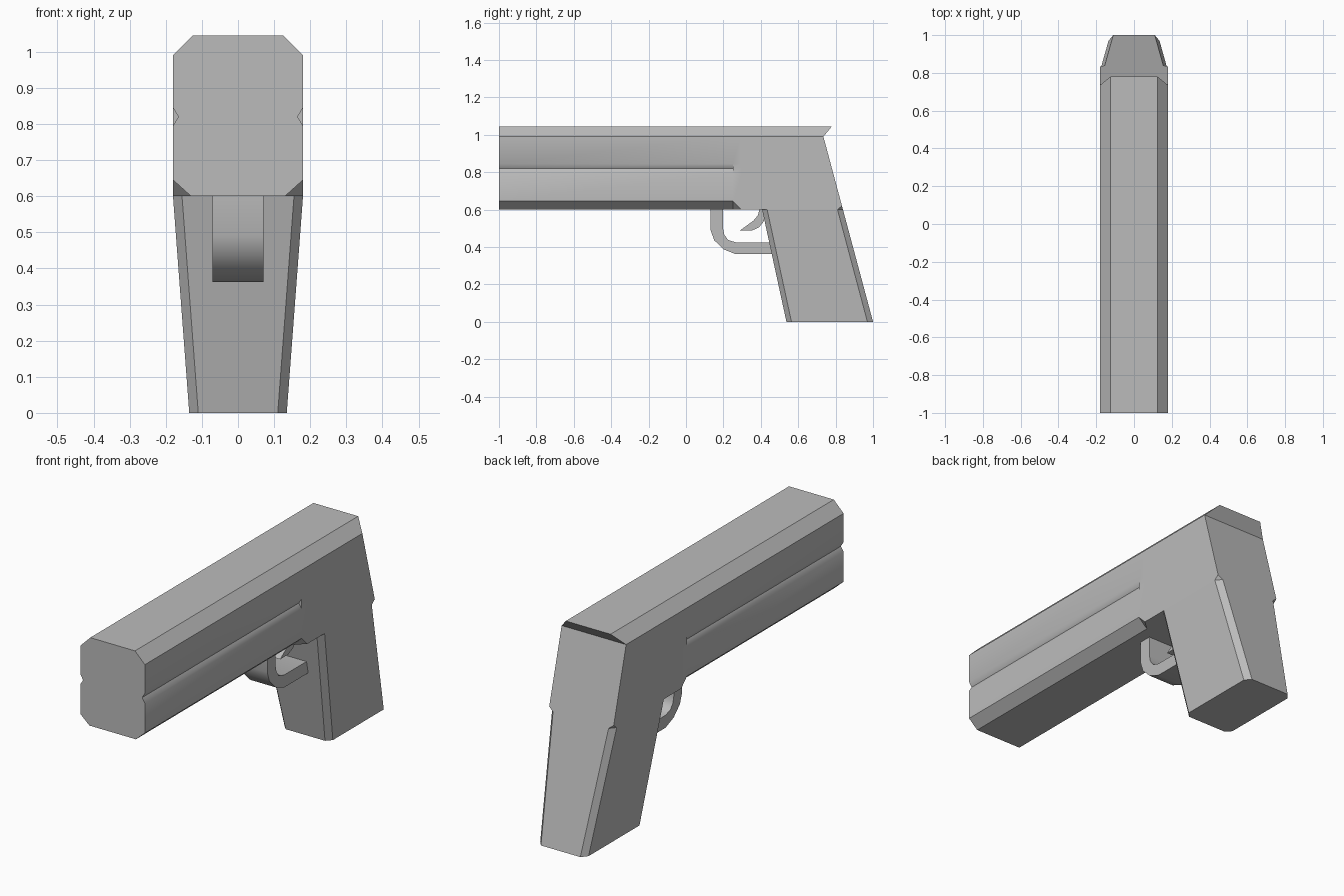
import bpy
import bmesh
import math

cube = bpy.data.objects.get("Cube")
if cube:
    bpy.data.objects.remove(cube, do_unlink=True)

grey = bpy.data.materials.new("matte grey")
grey.use_nodes = True
GREY = (0.5, 0.5, 0.5, 1)
grey.diffuse_color = GREY
grey.node_tree.nodes["Principled BSDF"].inputs["Base Color"].default_value = GREY

W = 0.18            # half width of body
BASE, SHOULDER, TOP = 0.6, 0.99, 1.045


def back(z):
    """Sloping back plane shared by body and grip."""
    return 1 - 0.268 * z


def finish(name, bm, smooth=0):
    bmesh.ops.remove_doubles(bm, verts=bm.verts, dist=1e-5)
    bmesh.ops.recalc_face_normals(bm, faces=bm.faces)
    mesh = bpy.data.meshes.new(name)
    bm.to_mesh(mesh)
    bm.free()
    mesh.materials.append(grey)
    obj = bpy.data.objects.new(name, mesh)
    bpy.context.collection.objects.link(obj)
    if smooth:
        bpy.ops.object.select_all(action="DESELECT")
        obj.select_set(True)
        bpy.context.view_layer.objects.active = obj
        bpy.ops.object.shade_smooth_by_angle(angle=math.radians(smooth))
    return obj


def loft(bm, rings):
    """Join rings of equal point count with quads."""
    loops = [[bm.verts.new(p) for p in ring] for ring in rings]
    n = len(loops[0])
    for a, b in zip(loops, loops[1:]):
        for i in range(n):
            j = (i + 1) % n
            bm.faces.new((a[i], a[j], b[j], b[i]))
    return loops


def mirrored(half):
    """Complete a right-hand half ring by mirroring it across x."""
    return half + [(-x, y, z) for x, y, z in reversed(half)]


def body_ring(y, groove, low, side):
    """Bottom corner, side corner, groove, shoulder and top of the body."""
    section = [low, side, (W, 0.795), (W - groove, 0.82), (W, 0.845),
               (W, SHOULDER), (0.125, TOP)]
    return mirrored([(x, y, z) for x, z in section])


# Body: grooved barrel blending into a plain, square-bottomed rear
low, side, corner = (0.13, BASE), (W, 0.645), (W, BASE)
rings = [body_ring(-1, 0.015, low, side),
         body_ring(0.25, 0.015, low, side),
         body_ring(0.25, 0, low, side),
         body_ring(0.295, 0, corner, corner),
         body_ring(0.70, 0, corner, corner)]
# Lower corner nips in to meet the chamfered grip
knee = body_ring(0.81, 0, corner, corner)
tail = body_ring(0, 0, (0.155, BASE), (W, 0.62))
rings.append([(x, min(y, back(z)), z) if z < 0.61 else (x, 0.72, z)
              for x, y, z in knee])
rings.append([(x, 0.78 if z > 1 else back(z), z) for x, y, z in tail])
bm = bmesh.new()
loops = loft(bm, rings)
bm.faces.new(loops[0])
end = loops[-1]
bm.faces.new(end[5:9])              # undercut lip at the top
bm.faces.new(end[:6] + end[8:])     # sloping back
finish("body", bm, 35)


# Grip: chamfered, tapering block
def grip_ring(z, half, front, rear_side):
    c = 0.025
    return mirrored([(half - c, front, z), (half, front + 0.027, z),
                     (half, rear_side, z), (half - c, back(z), z)])


bm = bmesh.new()
loops = loft(bm, [grip_ring(0, 0.135, 0.537, 0.97),
                  grip_ring(BASE, W, 0.407, 0.81)])
for loop in loops:
    bm.faces.new(loop)
finish("grip", bm)


def plate(name, outline, half):
    """Extrude a side outline across x."""
    bm = bmesh.new()
    loops = loft(bm, [[(x, y, z) for y, z in outline] for x in (-half, half)])
    for loop in loops:
        bm.faces.new(loop)
    return finish(name, bm, 40)


# Guard: bent strip running from the body back into the grip
outer = [(0.132, 0.61), (0.132, 0.49), (0.15, 0.437), (0.2, 0.388),
         (0.265, 0.362), (0.5, 0.362)]
inner = [(0.5, 0.425), (0.265, 0.425), (0.225, 0.438), (0.205, 0.465),
         (0.198, 0.5), (0.198, 0.61)]
plate("trigger_guard", outer + inner, 0.071)

# Trigger: curved hook
plate("trigger", [(0.395, 0.61), (0.385, 0.57), (0.36, 0.54), (0.286, 0.487),
                  (0.35, 0.487), (0.39, 0.505), (0.415, 0.535),
                  (0.43, 0.61)], 0.035)
